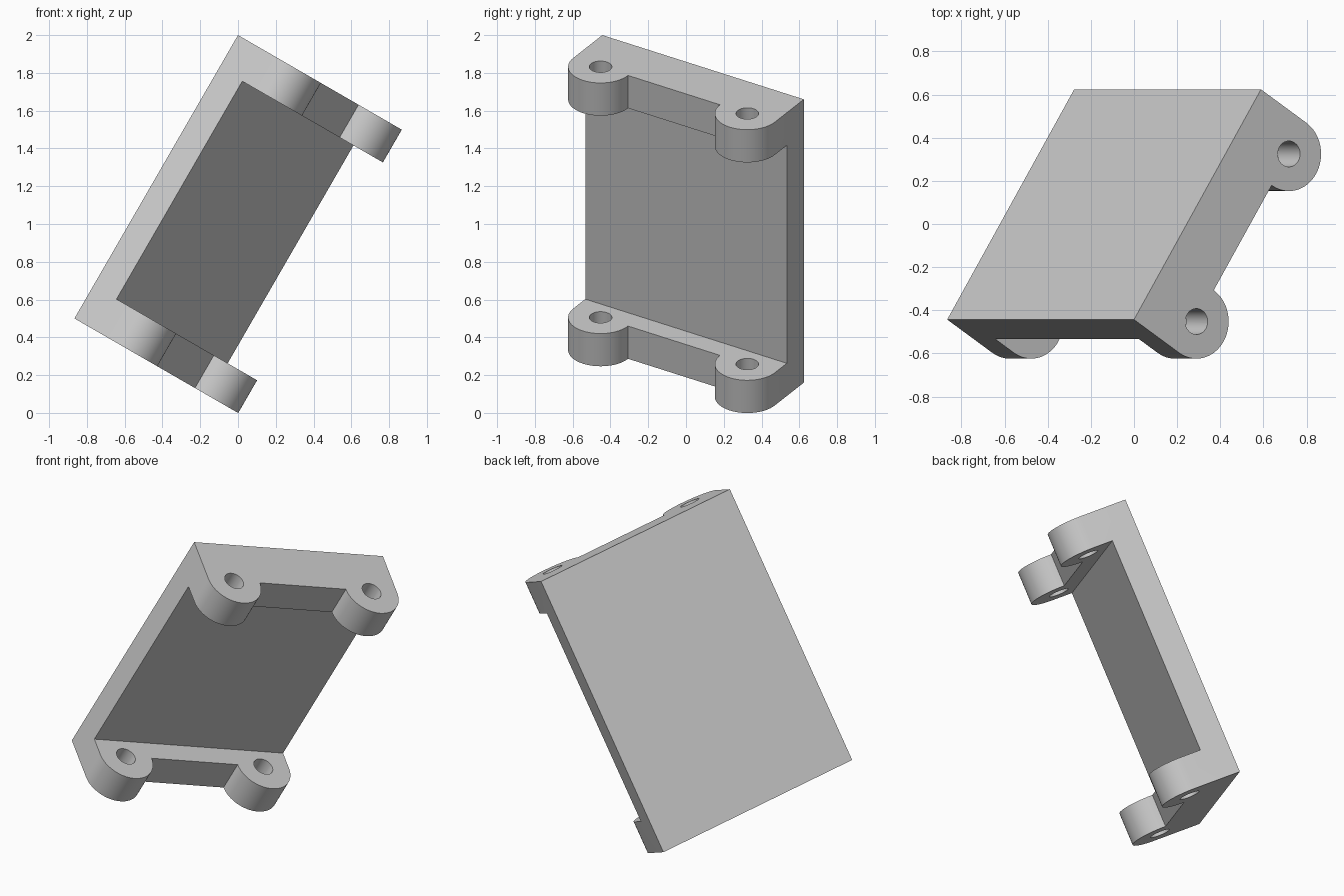
import bpy, bmesh
from math import radians, pi, sin, cos
from mathutils import Matrix

if "Cube" in bpy.data.objects:
    bpy.data.objects.remove(bpy.data.objects["Cube"])

# Local frame: x = depth from back face, y = width, z = height
W, H = 1.265, 1.732        # width and height
WALL, FLANGE = 0.168, 0.20 # back wall and flange thickness
EDGE, R, HOLE = 0.287, 0.172, 0.06
EARS = (R, W - R)
SEG = 32
POSE = (Matrix.Translation((-0.866, -0.443, 0.5))
        @ Matrix.Rotation(radians(30), 4, 'Y')
        @ Matrix.Rotation(radians(-32.5), 4, 'Z'))


def prism(name, outline, z0, z1):
    """Extrude an x/y outline from z0 to z1."""
    bm = bmesh.new()
    face = bm.faces.new([bm.verts.new((x, y, z0)) for x, y in outline])
    ext = bmesh.ops.extrude_face_region(bm, geom=[face])
    verts = [g for g in ext['geom'] if isinstance(g, bmesh.types.BMVert)]
    bmesh.ops.translate(bm, verts=verts, vec=(0, 0, z1 - z0))
    bmesh.ops.recalc_face_normals(bm, faces=bm.faces)
    mesh = bpy.data.meshes.new(name)
    bm.to_mesh(mesh)
    bm.free()
    obj = bpy.data.objects.new(name, mesh)
    bpy.context.collection.objects.link(obj)
    obj.matrix_world = POSE
    return obj


def arc(cx, cy, r, a0, a1, n):
    return [(cx + r * cos(a0 + (a1 - a0) * i / n),
             cy + r * sin(a0 + (a1 - a0) * i / n)) for i in range(n + 1)]


# Bracket body: back edge plus two rounded ears, full height
outline = [(0, 0)]
for y in EARS:
    outline += arc(EDGE, y, R, -pi / 2, pi / 2, SEG)
outline.append((0, W))
bracket = prism("bracket", outline, 0, H)

# Cutters: the open space between the flanges, and the screw holes
cutters = [prism("gap_cutter", [(WALL, -1), (1, -1), (1, 2), (WALL, 2)],
                 FLANGE, H - FLANGE)]
for y in EARS:
    cutters.append(prism("hole_cutter", arc(EDGE, y, HOLE, 0, 2 * pi, SEG)[:-1],
                         -0.1, H + 0.1))

bpy.context.view_layer.objects.active = bracket
bracket.select_set(True)
bpy.context.view_layer.update()
for c in cutters:
    c.hide_render = True
    mod = bracket.modifiers.new("cut", 'BOOLEAN')
    mod.operation, mod.solver, mod.object = 'DIFFERENCE', 'EXACT', c
    bpy.ops.object.modifier_apply(modifier=mod.name)
for c in cutters:
    bpy.data.objects.remove(c)

bpy.ops.object.shade_smooth_by_angle(angle=radians(30))
